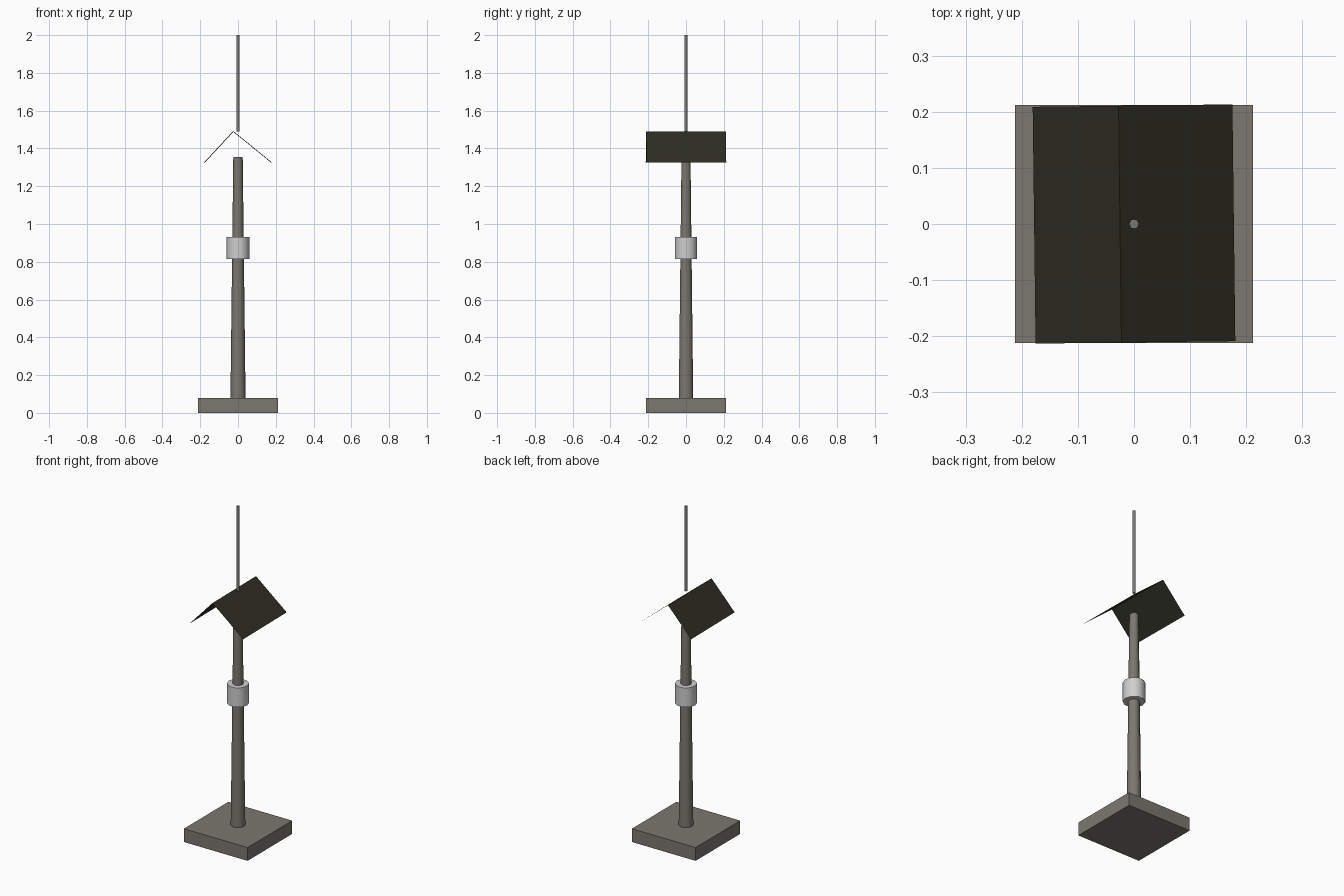
import bpy
import bmesh
import math
from mathutils import Matrix

if "Cube" in bpy.data.objects:
    bpy.data.objects.remove(bpy.data.objects["Cube"])


def material(name, color):
    m = bpy.data.materials.new(name)
    m.diffuse_color = (*color, 1)
    m.use_nodes = True
    m.node_tree.nodes["Principled BSDF"].inputs["Base Color"].default_value = m.diffuse_color
    return m


stone = material("warm_grey", (0.2, 0.187, 0.16))
light = material("light_grey", (0.62, 0.62, 0.62))
metal = material("mid_grey", (0.2, 0.2, 0.19))
dark = material("dark_olive", (0.028, 0.028, 0.018))


def add_object(name, bm, mat):
    bmesh.ops.recalc_face_normals(bm, faces=bm.faces)
    mesh = bpy.data.meshes.new(name)
    bm.to_mesh(mesh)
    bm.free()
    mesh.materials.append(mat)
    ob = bpy.data.objects.new(name, mesh)
    bpy.context.collection.objects.link(ob)
    return ob


def column(name, sides, r_low, r_high, z0, z1, mat, smooth=True):
    bm = bmesh.new()
    # ring starts on +x so corners lie on the x axis
    rings = []
    for r, z in ((r_low, z0), (r_high, z1)):
        rings.append([bm.verts.new((r * math.cos(math.tau * i / sides),
                                    r * math.sin(math.tau * i / sides), z))
                      for i in range(sides)])
    low, high = rings
    for i in range(sides):
        j = (i + 1) % sides
        bm.faces.new((low[i], low[j], high[j], high[i]))
    bm.faces.new(low[::-1])
    bm.faces.new(high)
    for f in bm.faces:
        f.smooth = smooth and len(f.verts) == 4
    for e in bm.edges:
        e.smooth = all(f.smooth for f in e.link_faces)
    return add_object(name, bm, mat)


# square foot
bm = bmesh.new()
bmesh.ops.create_cube(bm, size=1, matrix=Matrix.Translation((0, 0, 0.04))
                      @ Matrix.Diagonal((0.425, 0.425, 0.08, 1)))
add_object("base", bm, stone)

# tapered pole, collar and thin top rod
column("pole", 10, 0.04, 0.025, 0.08, 1.355, stone)
column("collar", 10, 0.061, 0.061, 0.815, 0.932, light)
column("top_rod", 6, 0.009, 0.009, 1.49, 2.0, metal)

# lopsided folded roof sheet, turned very slightly about z
bm = bmesh.new()
profile = [(-0.178, 1.325), (-0.025, 1.49), (0.178, 1.325)]
front, back = [[bm.verts.new((x, y, z)) for x, z in profile] for y in (-0.211, 0.211)]
for i in range(2):
    bm.faces.new((front[i], front[i + 1], back[i + 1], back[i]))
bmesh.ops.rotate(bm, verts=bm.verts, cent=(0, 0, 0),
                 matrix=Matrix.Rotation(math.radians(0.7), 3, 'Z'))
add_object("roof", bm, dark)
